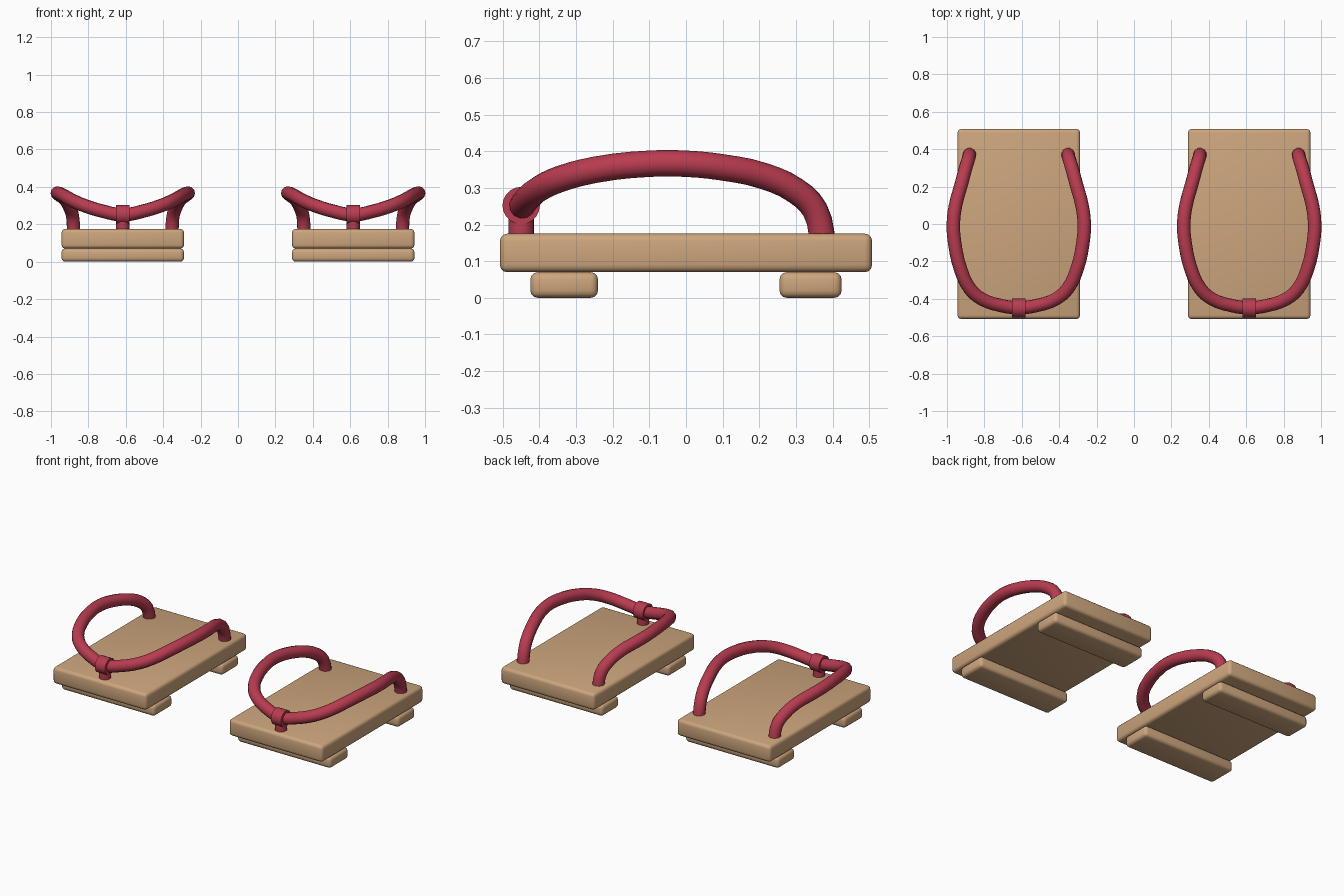
import bpy, math

if "Cube" in bpy.data.objects:
    bpy.data.objects.remove(bpy.data.objects["Cube"])

def material(name, rgb):
    m = bpy.data.materials.new(name)
    m.diffuse_color = (*rgb, 1)
    m.use_nodes = True
    m.node_tree.nodes["Principled BSDF"].inputs["Base Color"].default_value = m.diffuse_color
    return m

WOOD = material("light wood", (0.61, 0.38, 0.205))
RED = material("red cord", (0.48, 0.045, 0.08))

def finish(name, mat):
    ob = bpy.context.object
    ob.name = name
    ob.data.materials.clear()
    ob.data.materials.append(mat)
    bpy.ops.object.shade_smooth_by_angle(angle=math.radians(40))
    return ob

def plank(name, x, y0, y1, z0, z1):
    bpy.ops.mesh.primitive_cube_add(size=1, location=(x, (y0 + y1) / 2, (z0 + z1) / 2))
    bpy.context.object.scale = (0.655, y1 - y0, z1 - z0)
    bpy.ops.object.transform_apply(location=False, rotation=False, scale=True)
    b = bpy.context.object.modifiers.new("rounded_edges", 'BEVEL')
    b.width, b.segments = 0.02, 3
    bpy.ops.object.modifier_apply(modifier=b.name)
    finish(name, WOOD)

def cylinder(name, loc, r, depth, rot=(0, 0, 0)):
    bpy.ops.mesh.primitive_cylinder_add(vertices=20, radius=r, depth=depth, location=loc, rotation=rot)
    finish(name, RED)

# Half of the strap path, from the front knot over the side to the back hole
HALF = [(0, -0.448, 0.25), (0.10, -0.435, 0.268), (0.20, -0.40, 0.298), (0.262, -0.345, 0.324),
        (0.31, -0.245, 0.35), (0.343, -0.10, 0.366), (0.35, 0.0, 0.366), (0.338, 0.10, 0.356),
        (0.308, 0.21, 0.333), (0.284, 0.30, 0.292), (0.268, 0.352, 0.24), (0.263, 0.375, 0.15)]

def strap(name, x):
    path = [(-a, b, c) for a, b, c in reversed(HALF[1:])] + HALF
    cu = bpy.data.curves.new(name, 'CURVE')
    cu.dimensions = '3D'
    cu.bevel_depth, cu.bevel_resolution, cu.use_fill_caps = 0.036, 4, True
    sp = cu.splines.new('BEZIER')
    sp.resolution_u = 3
    sp.bezier_points.add(len(path) - 1)
    for p, co in zip(sp.bezier_points, path):
        p.co = co
        p.handle_left_type = p.handle_right_type = 'AUTO'
    ob = bpy.data.objects.new(name, cu)
    ob.location.x = x
    bpy.context.collection.objects.link(ob)
    bpy.ops.object.select_all(action='DESELECT')
    ob.select_set(True)
    bpy.context.view_layer.objects.active = ob
    bpy.ops.object.convert(target='MESH')
    finish(name, RED)

for side, x in (("left", -0.616), ("right", 0.616)):
    plank(side + "_sole", x, -0.508, 0.508, 0.07, 0.175)
    plank(side + "_front_tooth", x, -0.425, -0.24, 0, 0.07)
    plank(side + "_back_tooth", x, 0.255, 0.425, 0, 0.07)
    strap(side + "_strap", x)
    # Toe post and the ring joining it to the strap
    cylinder(side + "_toe_post", (x, -0.45, 0.20), 0.035, 0.10)
    cylinder(side + "_strap_ring", (x, -0.45, 0.252), 0.051, 0.07, (0, math.pi / 2, 0))
